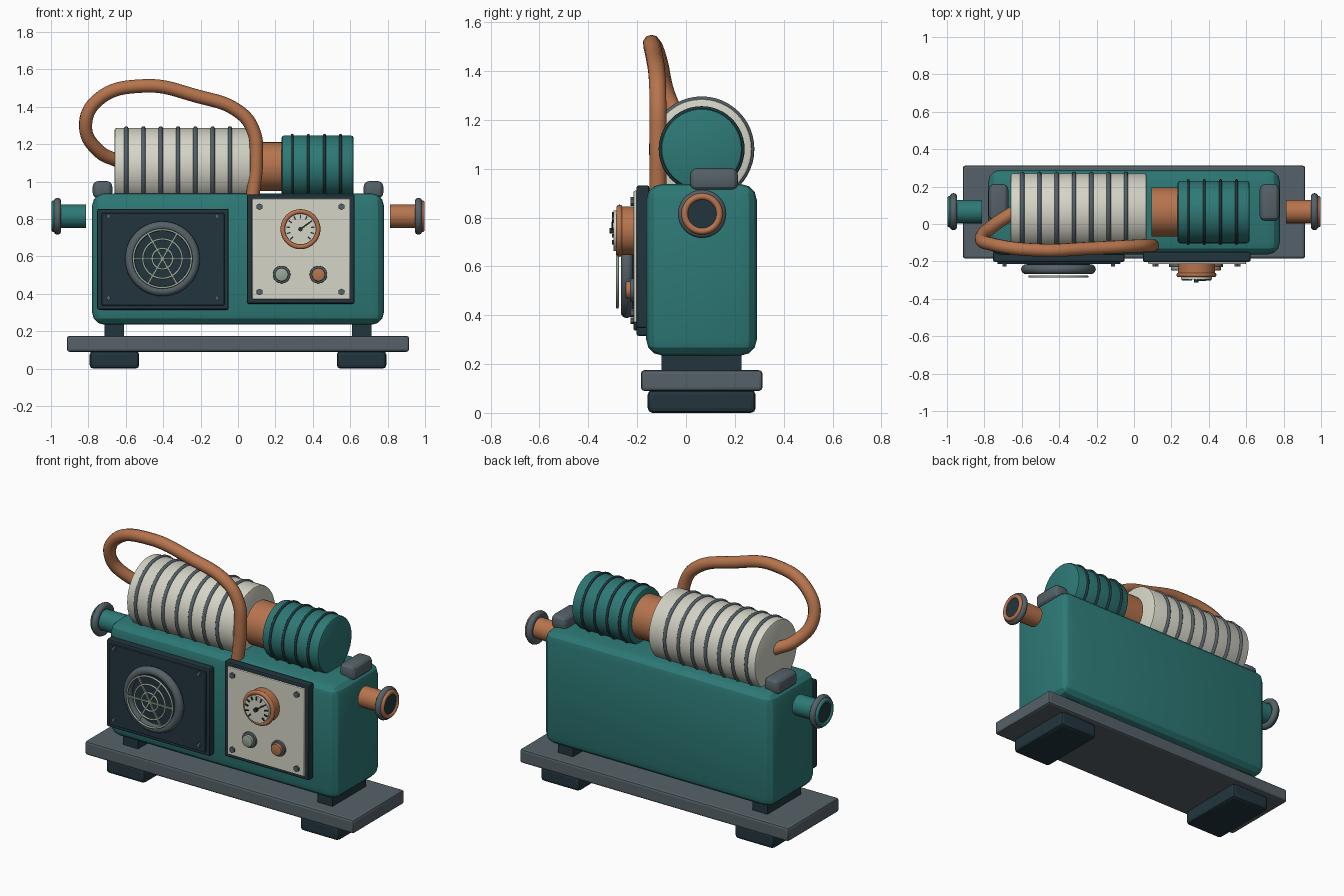
import bpy, math
from mathutils import Vector

if "Cube" in bpy.data.objects:
    bpy.data.objects.remove(bpy.data.objects["Cube"])


def material(name, rgb):
    m = bpy.data.materials.new(name)
    m.diffuse_color = (*rgb, 1)
    m.use_nodes = True
    m.node_tree.nodes["Principled BSDF"].inputs["Base Color"].default_value = m.diffuse_color
    return m


TEAL = material("teal", (0.026, 0.19, 0.18))
DARK = material("dark slate", (0.016, 0.036, 0.046))
GREY = material("steel grey", (0.09, 0.12, 0.138))
COPPER = material("copper", (0.47, 0.175, 0.075))
CREAM = material("cream", (0.66, 0.66, 0.57))
SAGE = material("sage", (0.32, 0.39, 0.31))

ROT = {"x": (0, math.pi / 2, 0), "y": (math.pi / 2, 0, 0), "z": (0, 0, 0)}


def finish(name, mat, bevel=0, segments=2, angle=35):
    ob = bpy.context.object
    ob.name = name
    ob.data.materials.append(mat)
    if bevel:
        mod = ob.modifiers.new("bevel", "BEVEL")
        mod.width, mod.segments = bevel, segments
        mod.limit_method, mod.angle_limit = "ANGLE", math.radians(40)
        bpy.ops.object.modifier_apply(modifier=mod.name)
    bpy.ops.object.shade_smooth_by_angle(angle=math.radians(angle))
    return ob


def box(name, x, y, z, mat, bevel=0, segments=2, angle=20):
    """Box from (min, max) pairs."""
    bpy.ops.mesh.primitive_cube_add(size=1, location=[sum(p) / 2 for p in (x, y, z)])
    bpy.context.object.scale = [p[1] - p[0] for p in (x, y, z)]
    bpy.ops.object.transform_apply(location=False, rotation=False, scale=True)
    return finish(name, mat, bevel, segments, angle)


def rod(name, axis, start, end, centre, r, mat, sides=32, bevel=0):
    """Cylinder along an axis; centre holds the two other coordinates in order."""
    loc = list(centre)
    loc.insert("xyz".index(axis), (start + end) / 2)
    bpy.ops.mesh.primitive_cylinder_add(vertices=sides, radius=r, depth=abs(end - start),
                                        location=loc, rotation=ROT[axis])
    return finish(name, mat, bevel)


def ring(name, axis, loc, major, minor, mat, sides=36):
    bpy.ops.mesh.primitive_torus_add(location=loc, rotation=ROT[axis], major_radius=major,
                                     minor_radius=minor, major_segments=sides, minor_segments=10)
    return finish(name, mat, angle=60)


def bar(name, centre, along, length, width, y, depth, mat):
    """Thin bar lying in the front plane, turned by an angle."""
    bpy.ops.mesh.primitive_cube_add(size=1, location=(centre[0], y, centre[1]),
                                    rotation=(0, -along, 0))
    bpy.context.object.scale = (length, depth, width)
    return finish(name, mat)


# Base, feet and housing
box("base_plate", (-0.915, 0.915), (-0.185, 0.313), (0.09, 0.175), GREY, 0.014)
for s, side in ((-1, "left"), (1, "right")):
    def span(a, b):
        return sorted((s * a, s * b))
    box(side + "_foot", span(0.528, 0.793), (-0.157, 0.285), (0, 0.094), DARK, 0.02)
    box(side + "_spacer", span(0.61, 0.713), (-0.1, 0.227), (0.17, 0.25), DARK)
    box(side + "_top_lug", span(0.672, 0.777), (0.016, 0.213), (0.91, 1.003), GREY, 0.03, 3)
    # Side port: tube, flange, lip and dark opening
    mat = COPPER if s > 0 else TEAL
    rod(side + "_port_tube", "x", s * 0.812, s * 0.975, (0.066, 0.815), 0.062, mat)
    ring(side + "_port_flange", "x", (s * 0.965, 0.066, 0.815), 0.078, 0.021, GREY)
    ring(side + "_port_lip", "x", (s * 0.985, 0.066, 0.815), 0.071, 0.014, mat)
    rod(side + "_port_opening", "x", s * 0.965, s * 0.99, (0.066, 0.815), 0.064, DARK)
box("housing", (-0.78, 0.78), (-0.163, 0.29), (0.235, 0.937), TEAL, 0.065, 3)

# Ribbed coil cylinders on top
AX = (0.064, 1.08)
rod("large_coil", "x", -0.66, 0.068, AX, 0.207, CREAM, 48, 0.012)
rod("coil_neck", "x", 0.094, 0.24, AX, 0.131, COPPER, 36)
rod("small_coil", "x", 0.233, 0.618, AX, 0.167, TEAL, 48, 0.014)
for i in range(7):
    ring("large_coil_rib", "x", (-0.598 + 0.0925 * i, *AX), 0.204, 0.012, GREY, 48)
for i in range(4):
    ring("small_coil_rib", "x", (0.29 + 0.086 * i, *AX), 0.168, 0.008, DARK, 48)

# Copper hose from the coil end to the housing
path = [(-0.64, 0.064, 1.11), (-0.74, 0.0, 1.16), (-0.815, -0.075, 1.29),
        (-0.752, -0.11, 1.435), (-0.5, -0.14, 1.512), (-0.23, -0.13, 1.46),
        (0.01, -0.118, 1.37), (0.083, -0.115, 1.27), (0.098, -0.115, 1.12),
        (0.078, -0.115, 0.91)]
curve = bpy.data.curves.new("hose", "CURVE")
curve.dimensions = "3D"
curve.bevel_depth, curve.bevel_resolution = 0.036, 3
curve.resolution_u, curve.use_fill_caps = 8, True
spline = curve.splines.new("BEZIER")
spline.bezier_points.add(len(path) - 1)
for p, co in zip(spline.bezier_points, path):
    p.co = co
    p.handle_left_type = p.handle_right_type = "AUTO"
hose = bpy.data.objects.new("hose", curve)
bpy.context.collection.objects.link(hose)
curve.materials.append(COPPER)

# Front panels with corner bolts
box("speaker_frame", (-0.753, -0.05), (-0.203, -0.15), (0.315, 0.855), DARK, 0.01)
box("speaker_panel", (-0.73, -0.073), (-0.215, -0.19), (0.338, 0.832), DARK, 0.006)
box("gauge_frame", (0.047, 0.623), (-0.203, -0.15), (0.347, 0.932), DARK, 0.01)
box("gauge_panel", (0.076, 0.6), (-0.215, -0.19), (0.37, 0.91), CREAM, 0.006)
for xs, zs, r in (((-0.692, -0.113), (0.815, 0.378), 0.013),
                  ((0.115, 0.553), (0.866, 0.41), 0.018)):
    for x in xs:
        for z in zs:
            rod("panel_bolt", "y", -0.227, -0.21, (x, z), r, GREY, 6)

# Speaker with round grille
SX, SZ = -0.404, 0.588
rod("speaker_cone", "y", -0.235, -0.21, (SX, SZ), 0.17, DARK, 40)
ring("speaker_rim", "y", (SX, -0.242, SZ), 0.174, 0.026, GREY, 48)
for r in (0.155, 0.105, 0.055):
    ring("grille_ring", "y", (SX, -0.281, SZ), r, 0.006, SAGE, 40)
for i in range(3):
    bar("grille_spoke", (SX, SZ), math.pi / 3 * i, 0.315, 0.01, -0.281, 0.01, SAGE)

# Round gauge with dial, ticks and needle
GX, GZ = 0.334, 0.746
rod("gauge_case", "y", -0.278, -0.21, (GX, GZ), 0.1, COPPER, 40)
ring("gauge_bezel", "y", (GX, -0.272, GZ), 0.094, 0.013, COPPER, 40)
rod("gauge_dial", "y", -0.296, -0.27, (GX, GZ), 0.083, CREAM, 40)
for i in range(11):
    a = math.radians(-45 + 27 * i)
    bar("dial_tick", (GX + 0.067 * math.cos(a), GZ + 0.067 * math.sin(a)), a,
        0.02, 0.007, -0.299, 0.008, DARK)
a = math.radians(36)
bar("needle", (GX + 0.027 * math.cos(a), GZ + 0.027 * math.sin(a)), a,
    0.065, 0.008, -0.302, 0.008, DARK)
rod("needle_hub", "y", -0.313, -0.29, (GX, GZ), 0.012, DARK, 16)

# Push buttons
for x, mat in ((0.233, SAGE), (0.43, COPPER)):
    rod("button_collar", "y", -0.23, -0.21, (x, 0.503), 0.047, GREY, 28, 0.004)
    rod("button", "y", -0.248, -0.22, (x, 0.503), 0.036, mat, 28, 0.006)
